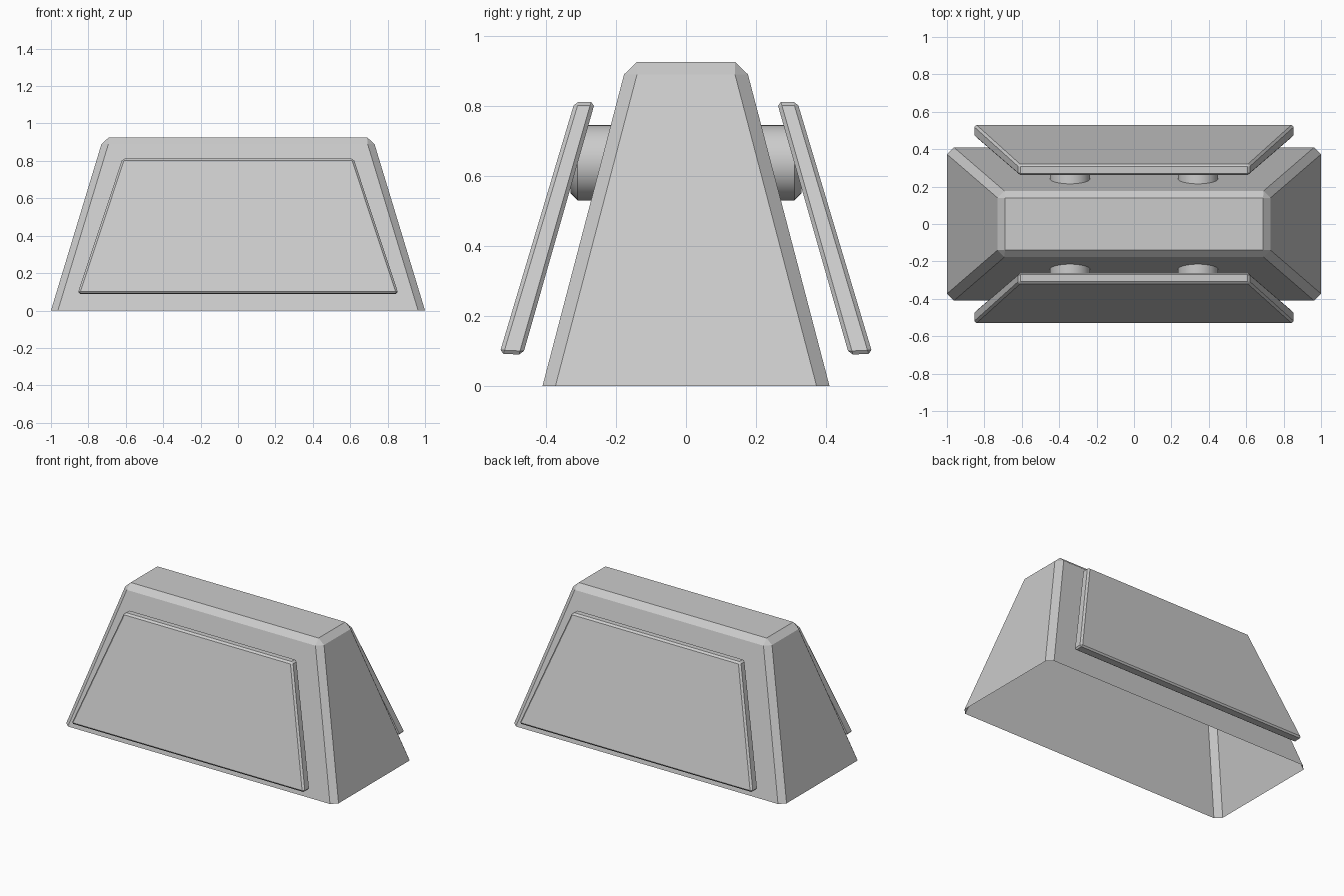
import bpy, bmesh, math
from mathutils import Matrix

if "Cube" in bpy.data.objects:
    bpy.data.objects.remove(bpy.data.objects["Cube"])


def make_object(name, bm):
    bmesh.ops.recalc_face_normals(bm, faces=bm.faces)
    mesh = bpy.data.meshes.new(name)
    bm.to_mesh(mesh)
    bm.free()
    obj = bpy.data.objects.new(name, mesh)
    bpy.context.collection.objects.link(obj)
    return obj


def octagon(bm, x, y, c, z):
    """Rectangle with cut corners; every two points belong to one corner."""
    pts = [(x, y - c), (x - c, y), (c - x, y), (-x, y - c),
           (-x, c - y), (c - x, -y), (x - c, -y), (x, c - y)]
    return [bm.verts.new((px, py, z)) for px, py in pts]


# Tapered hollow body, open underneath
bm = bmesh.new()
low = octagon(bm, 1.0, 0.41, 0.037, 0)
high = octagon(bm, 0.73, 0.177, 0.037, 0.89)
top = [bm.verts.new((sx * 0.69, sy * 0.14, 0.926))
       for sx, sy in ((1, 1), (-1, 1), (-1, -1), (1, -1))]
for i in range(8):
    j = (i + 1) % 8
    bm.faces.new((low[i], low[j], high[j], high[i]))
for i in range(4):
    j = (i + 1) % 4
    a, b, c = high[2 * i], high[2 * i + 1], high[(2 * i + 2) % 8]
    bm.faces.new((a, b, top[i]))
    bm.faces.new((b, c, top[j], top[i]))
bm.faces.new(top)
make_object("body", bm)

# Leaning side panels, profile points are (half width, y, z)
outer = [(0.857, 0.533, 0.092), (0.618, 0.318, 0.812)]
inner = [(0.857, 0.466, 0.089), (0.618, 0.260, 0.811)]
for side, name in ((-1, "front_panel"), (1, "back_panel")):
    bm = bmesh.new()
    rings = []
    for (xb, yb, zb), (xt, yt, zt) in (outer, inner):
        rings.append([bm.verts.new((x, side * y, z)) for x, y, z in
                      ((-xb, yb, zb), (xb, yb, zb), (xt, yt, zt), (-xt, yt, zt))])
    bm.faces.new(rings[0])
    bm.faces.new(rings[1])
    for i in range(4):
        j = (i + 1) % 4
        bm.faces.new((rings[0][i], rings[0][j], rings[1][j], rings[1][i]))
    panel = make_object(name, bm)
    bevel = panel.modifiers.new("edge_bevel", 'BEVEL')
    bevel.width = 0.011
    bevel.segments = 1

# Round mounting rods joining the panels through the body
for x, name in ((-0.342, "left_mount"), (0.342, "right_mount")):
    bm = bmesh.new()
    bmesh.ops.create_cone(bm, cap_ends=True, segments=32, radius1=0.108,
                          radius2=0.108, depth=0.66)
    rims = [e for e in bm.edges if abs(e.verts[0].co.z - e.verts[1].co.z) < 1e-4]
    bmesh.ops.bevel(bm, geom=rims, offset=0.02, segments=1, affect='EDGES')
    bm.transform(Matrix.Translation((x, 0, 0.638)) @ Matrix.Rotation(math.pi / 2, 4, 'X'))
    rod = make_object(name, bm)
    bpy.ops.object.select_all(action='DESELECT')
    rod.select_set(True)
    bpy.context.view_layer.objects.active = rod
    bpy.ops.object.shade_smooth_by_angle(angle=math.radians(30))
